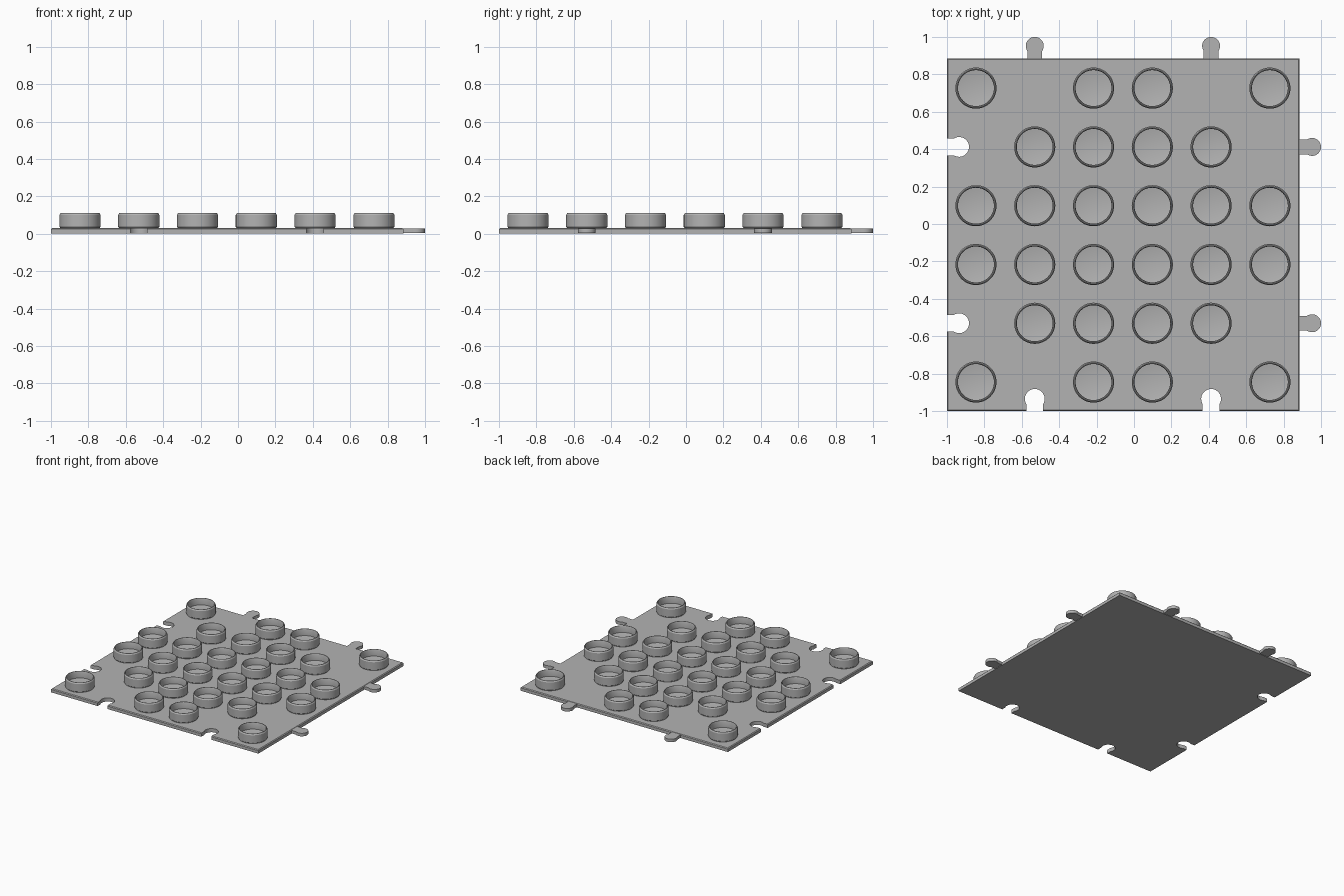
import bpy, bmesh, math

cube = bpy.data.objects.get("Cube")
if cube:
    bpy.data.objects.remove(cube)

LOW, HIGH, TOP = -1.0, 0.885, 0.03
GRID = [-0.845 + 0.3143 * i for i in range(6)]
JOINTS = (GRID[1], GRID[4])

grey = bpy.data.materials.new("grey_plastic")
grey.use_nodes = True
grey.diffuse_color = (0.45, 0.45, 0.45, 1)
grey.node_tree.nodes["Principled BSDF"].inputs["Base Color"].default_value = grey.diffuse_color


def finish(bm, name):
    bmesh.ops.recalc_face_normals(bm, faces=bm.faces)
    mesh = bpy.data.meshes.new(name)
    bm.to_mesh(mesh)
    bm.free()
    mesh.materials.append(grey)
    obj = bpy.data.objects.new(name, mesh)
    bpy.context.collection.objects.link(obj)
    bpy.ops.object.select_all(action='DESELECT')
    obj.select_set(True)
    bpy.context.view_layer.objects.active = obj
    bpy.ops.object.shade_smooth_by_angle(angle=math.radians(30))
    return obj


def stack(name, layers):
    """Join equal outlines at rising heights and cap both ends."""
    bm = bmesh.new()
    rings = [[bm.verts.new((x, y, z)) for x, y in pts] for z, pts in layers]
    n = len(rings[0])
    for a, b in zip(rings, rings[1:]):
        for i in range(n):
            j = (i + 1) % n
            bm.faces.new((a[i], a[j], b[j], b[i]))
    bm.faces.new(rings[0][::-1])
    bm.faces.new(rings[-1])
    return finish(bm, name)


def key_outline(edge, centre, radius, neck, steps=24):
    """Neck and round head as (depth, offset) points, from one neck side to the other."""
    start = math.pi - math.asin(neck / radius)
    head = [(centre + radius * math.cos(start - 2 * start * i / steps),
             radius * math.sin(start - 2 * start * i / steps)) for i in range(steps + 1)]
    return [(edge, neck)] + head + [(edge, -neck)]


# Base plate with keyhole slots along the front and right-hand sides
slot = key_outline(LOW, -0.935, 0.053, 0.045)
outline = [(LOW, LOW)]
for c in JOINTS:
    outline += [(c - o, d) for d, o in slot]
outline += [(HIGH, LOW), (HIGH, HIGH), (LOW, HIGH)]
for c in reversed(JOINTS):
    outline += [(d, c + o) for d, o in slot]


def clamp(v):
    return min(max(v, LOW + 0.006), HIGH - 0.006)


stack("base_plate", [(0, outline), (TOP - 0.006, outline),
                     (TOP, [(clamp(x), clamp(y)) for x, y in outline])])

# Connector tabs on the back and left sides
tab = key_outline(HIGH - 0.01, 0.952, 0.048, 0.04)
for i, c in enumerate(JOINTS):
    for side, pts in (("left", [(d, c + o) for d, o in tab]),
                      ("back", [(c + o, d) for d, o in tab])):
        stack(f"{side}_tab_{i + 1}", [(0.003, pts), (TOP - 0.002, pts)])

# Round studs with a chamfered rim and a shallow conical hollow
PROFILE = [(0.106, TOP - 0.005), (0.106, 0.033), (0.11, 0.037), (0.11, 0.1), (0.104, 0.11),
           (0.1, 0.11), (0.096, 0.1), (0.096, 0.055), (0, 0.04)]
ROWS = ["x.xx.x", ".xxxx.", "xxxxxx", "xxxxxx", ".xxxx.", "x.xx.x"]


def make_stud():
    bm = bmesh.new()
    verts = [bm.verts.new((r, 0, z)) for r, z in PROFILE]
    edges = [bm.edges.new(pair) for pair in zip(verts, verts[1:])]
    bmesh.ops.spin(bm, geom=verts + edges, cent=(0, 0, 0), axis=(0, 0, 1),
                   angle=2 * math.pi, steps=48)
    bmesh.ops.remove_doubles(bm, verts=bm.verts, dist=0.0001)
    return finish(bm, "stud")


first = None
for y, row in zip(GRID, ROWS):
    for x, mark in zip(GRID, row):
        if mark == "x":
            if first is None:
                stud = first = make_stud()
            else:
                stud = bpy.data.objects.new("stud", first.data)
                bpy.context.collection.objects.link(stud)
            stud.location = (x, y, 0)
